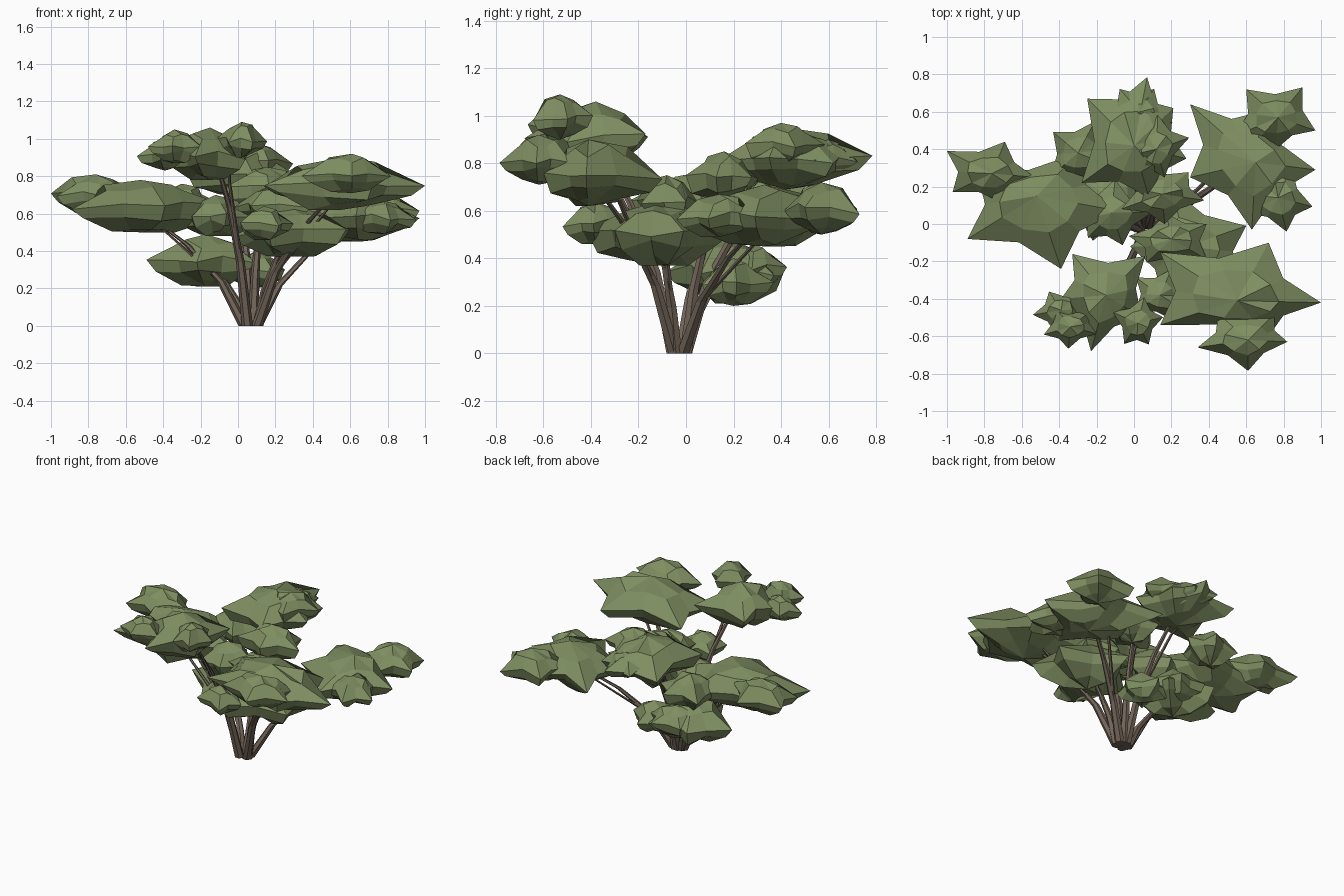
import bpy, bmesh, math, random
from mathutils import Vector

if "Cube" in bpy.data.objects:
    bpy.data.objects.remove(bpy.data.objects["Cube"])

random.seed(4)


def material(name, color):
    m = bpy.data.materials.new(name)
    m.diffuse_color = (*color, 1)
    m.use_nodes = True
    m.node_tree.nodes["Principled BSDF"].inputs["Base Color"].default_value = m.diffuse_color
    return m


LEAF = material("leaf_green", (0.21, 0.27, 0.12))
BARK = material("bark_brown", (0.17, 0.13, 0.10))


def finish(bm, name, mat):
    bmesh.ops.recalc_face_normals(bm, faces=bm.faces)
    me = bpy.data.meshes.new(name)
    bm.to_mesh(me)
    bm.free()
    me.materials.append(mat)
    ob = bpy.data.objects.new(name, me)
    bpy.context.collection.objects.link(ob)
    return ob


def clump(name, centre, tips, z0, z1):
    """Star-shaped faceted leaf mass: tips give its outline from above."""
    c = Vector(centre)
    pts = sorted((Vector(t) for t in tips),
                 key=lambda p: math.atan2(p.y - c.y, p.x - c.x))
    rim = []
    for i, p in enumerate(pts):
        q = pts[(i + 1) % len(pts)]
        rim += [p - c, ((p + q) / 2 - c) * 0.8]
    h = z1 - z0
    bm = bmesh.new()
    rings = []
    # (tip scale, valley scale, height) from underside to crown
    for st, sv, f in ((0.42, 0.55, 0.06), (0.84, 0.92, 0.27),
                      (1.0, 1.0, 0.47), (0.50, 0.72, 0.80)):
        ring = []
        for i, d in enumerate(rim):
            s = sv if i % 2 else st
            z = z0 + h * (f + random.uniform(-0.08, 0.08) + (0.05 if i % 2 else 0))
            ring.append(bm.verts.new((c.x + d.x * s, c.y + d.y * s, max(z, z0))))
        rings.append(ring)
    n = len(rim)
    for a, b in zip(rings, rings[1:]):
        for i in range(n):
            j = (i + 1) % n
            bm.faces.new((a[i], a[j], b[j], b[i]))
    for ring, z in ((rings[0], z0), (rings[-1], z1)):
        v = bm.verts.new((c.x, c.y, z))
        for i in range(n):
            bm.faces.new((ring[i], ring[(i + 1) % n], v))
    finish(bm, name, LEAF)


def tuft(name, x, y, z0, z1, rx, ry):
    """Small five-pointed clump."""
    t0 = random.uniform(0, 6)
    tips = []
    for k in range(5):
        a = t0 + k * math.tau / 5 + random.uniform(-0.2, 0.2)
        r = random.uniform(0.92, 1.12)
        tips.append((x + rx * r * math.cos(a), y + ry * r * math.sin(a)))
    clump(name, (x, y), tips, z0, z1)


def branch(name, path, r0, r1, sides=6):
    """Tapered faceted stem along a short path."""
    bm = bmesh.new()
    rings = []
    for k, p in enumerate(path):
        r = r0 + (r1 - r0) * k / (len(path) - 1)
        rings.append([bm.verts.new((p[0] + r * math.cos(i * math.tau / sides),
                                    p[1] + r * math.sin(i * math.tau / sides), p[2]))
                      for i in range(sides)])
    for a, b in zip(rings, rings[1:]):
        for i in range(sides):
            j = (i + 1) % sides
            bm.faces.new((a[i], a[j], b[j], b[i]))
    bm.faces.new(rings[0])
    bm.faces.new(rings[-1])
    finish(bm, name, BARK)


# Left foliage
clump("left_leaves", (-0.52, 0.15),
      [(-0.89, -0.08), (-0.39, -0.24), (-0.08, 0.07), (-0.30, 0.38), (-0.84, 0.27)], 0.50, 0.78)
clump("left_tip_leaves", (-0.76, 0.27),
      [(-1.0, 0.39), (-0.97, 0.17), (-0.72, 0.12), (-0.53, 0.25), (-0.69, 0.44)], 0.60, 0.81)
tuft("left_inner_leaves", -0.12, 0.06, 0.48, 0.70, 0.20, 0.18)
tuft("left_back_leaves", -0.30, 0.38, 0.53, 0.76, 0.20, 0.17)

# Back foliage
clump("back_leaves", (0.0, 0.42),
      [(-0.25, 0.67), (0.07, 0.785), (0.21, 0.62), (0.28, 0.35), (0.08, 0.14), (-0.28, 0.22)], 0.69, 0.95)
tuft("back_tip_leaves", 0.03, 0.60, 0.74, 0.90, 0.20, 0.14)
tuft("back_side_leaves", 0.12, 0.40, 0.78, 0.97, 0.17, 0.17)
tuft("back_inner_leaves", 0.15, 0.16, 0.63, 0.85, 0.22, 0.17)

# Back right foliage
clump("back_right_leaves", (0.65, 0.33),
      [(0.30, 0.64), (0.68, 0.60), (0.97, 0.29), (0.63, -0.03), (0.30, 0.25)], 0.45, 0.71)
clump("back_right_far_leaves", (0.77, 0.57),
      [(0.60, 0.72), (0.90, 0.73), (0.97, 0.50), (0.76, 0.40), (0.54, 0.47)], 0.50, 0.72)
tuft("back_right_near_leaves", 0.77, 0.14, 0.49, 0.67, 0.18, 0.17)

# Middle foliage below the front right mass
clump("middle_leaves", (0.28, -0.12),
      [(0.60, -0.01), (0.58, -0.30), (0.16, -0.42), (-0.02, -0.12), (0.20, 0.19)], 0.37, 0.64)
tuft("middle_front_leaves", 0.14, -0.38, 0.46, 0.64, 0.16, 0.14)
tuft("middle_top_leaves", 0.20, -0.08, 0.54, 0.75, 0.24, 0.14)

# Front right foliage
clump("front_right_leaves", (0.55, -0.41),
      [(0.14, -0.15), (0.72, -0.10), (1.0, -0.42), (0.72, -0.60), (0.14, -0.54)], 0.62, 0.90)
clump("front_right_tip_leaves", (0.61, -0.62),
      [(0.34, -0.66), (0.61, -0.785), (0.82, -0.63), (0.75, -0.48), (0.45, -0.48)], 0.71, 0.92)

# Top front foliage
clump("top_leaves", (-0.15, -0.38),
      [(-0.33, -0.16), (0.06, -0.17), (0.04, -0.50), (-0.23, -0.68), (-0.39, -0.40)], 0.78, 1.06)
tuft("top_left_leaves", -0.39, -0.46, 0.83, 1.00, 0.14, 0.12)
tuft("top_front_leaves", -0.34, -0.55, 0.87, 1.05, 0.14, 0.12)
tuft("top_right_leaves", 0.02, -0.53, 0.90, 1.09, 0.14, 0.13)

# Low foliage
clump("low_leaves", (-0.17, 0.17),
      [(-0.49, 0.20), (-0.22, -0.09), (0.10, 0.06), (0.03, 0.37), (-0.30, 0.42)], 0.21, 0.49)
tuft("low_right_leaves", 0.10, 0.20, 0.20, 0.40, 0.16, 0.16)
tuft("low_back_leaves", -0.13, 0.29, 0.26, 0.46, 0.19, 0.14)

# Stems fan out from one root, each to its own foliage mass
stems = {
    "left": (-0.52, 0.15, 0.62), "back": (0.0, 0.42, 0.80),
    "back_right": (0.62, 0.33, 0.57), "middle": (0.28, -0.12, 0.50),
    "front_right": (0.55, -0.41, 0.75), "top": (-0.12, -0.38, 0.90),
    "low": (-0.15, 0.17, 0.33), "inner": (0.13, 0.15, 0.70),
}
for name, e in stems.items():
    a = math.atan2(e[1] + 0.03, e[0] - 0.08)
    b = Vector((0.07 + 0.04 * math.cos(a), -0.03 + 0.03 * math.sin(a), 0.0))
    d = Vector(e) - b
    mid1 = b + Vector((d.x * 0.22, d.y * 0.22, d.z * 0.38))
    mid2 = b + Vector((d.x * 0.55, d.y * 0.55, d.z * 0.70))
    branch(name + "_stem", [b, mid1, mid2, e], 0.03, 0.010)
    # side twig forking off each stem
    tip = Vector(e) + Vector((-d.y, d.x, 0)) * 0.22
    branch(name + "_twig", [mid1, (mid2 + tip) / 2, tip], 0.014, 0.005, 5)
